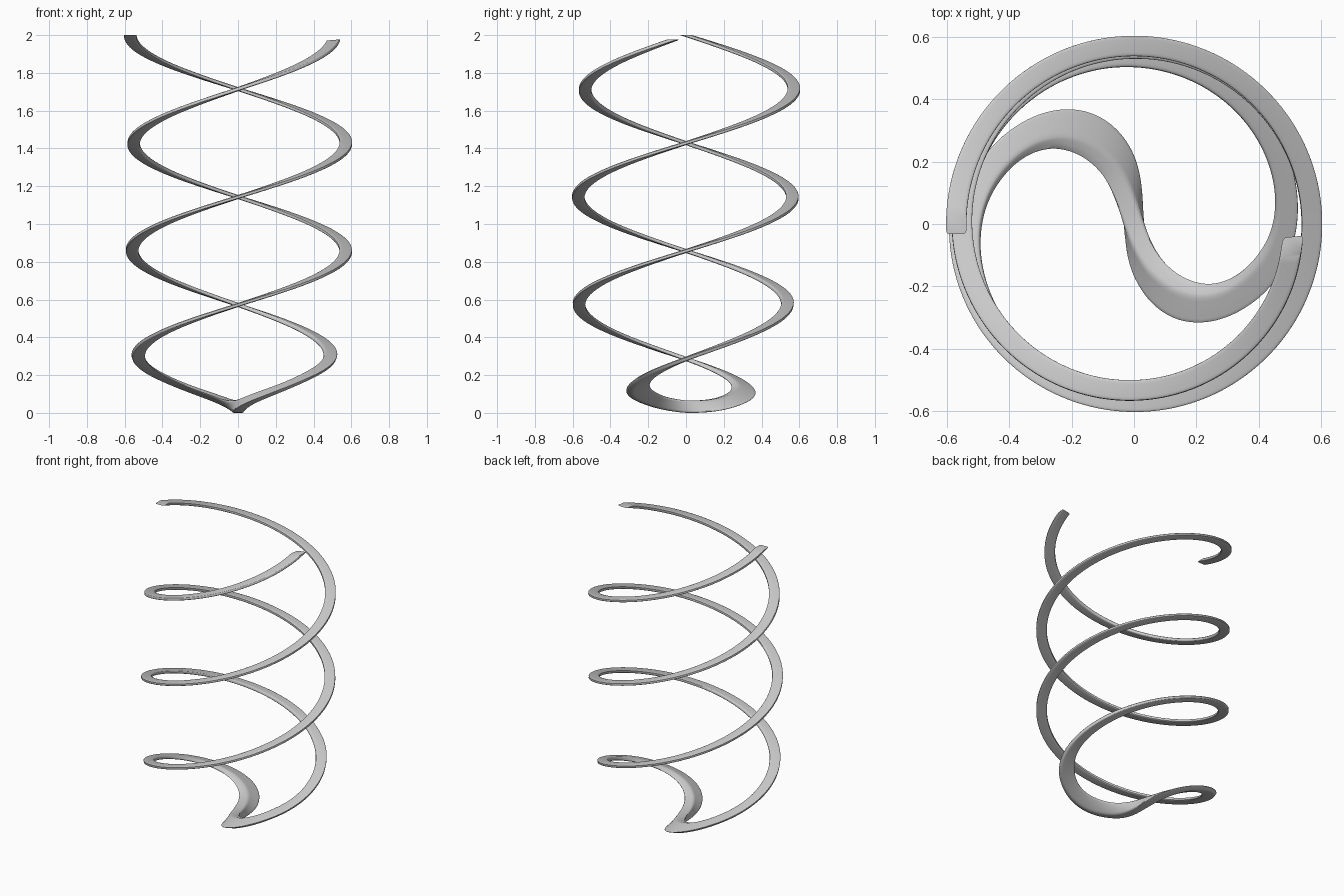
import bpy, math
from mathutils import Vector

if "Cube" in bpy.data.objects:
    bpy.data.objects.remove(bpy.data.objects["Cube"])

HALF, BEV = 0.0325, 0.012          # square rod section with rounded edges
TWIST = math.radians(630) / 2.0    # radians per unit of height

# Slightly lopsided U in a flat plane (radius, height), before twisting
U = [(0.57, 2.0), (0.571, 1.71), (0.571, 1.43), (0.57, 1.14), (0.56, 0.857),
     (0.536, 0.57), (0.485, 0.286), (0.42, 0.197), (0.33, 0.125), (0.17, 0.063),
     (0.06, 0.0395), (-0.04, 0.0325), (-0.2, 0.0495), (-0.38, 0.115),
     (-0.465, 0.187), (-0.525, 0.286), (-0.566, 0.57), (-0.57, 0.857),
     (-0.563, 1.14), (-0.552, 1.43), (-0.534, 1.71), (-0.511, 1.974)]


def smooth_path(points, step=0.008):
    """Centripetal Catmull-Rom curve through the points."""
    p = [Vector(q) for q in points]
    p = [2 * p[0] - p[1]] + p + [2 * p[-1] - p[-2]]
    out = []
    for i in range(1, len(p) - 2):
        a, b, c, d = p[i - 1:i + 3]
        t1 = (b - a).length ** 0.5
        t2 = t1 + (c - b).length ** 0.5
        t3 = t2 + (d - c).length ** 0.5
        n = max(2, round((c - b).length / step))
        for k in range(n):
            t = t1 + (t2 - t1) * k / n
            a1 = a.lerp(b, t / t1)
            a2 = b.lerp(c, (t - t1) / (t2 - t1))
            a3 = c.lerp(d, (t - t2) / (t3 - t2))
            b1 = a1.lerp(a2, t / t2)
            b2 = a2.lerp(a3, (t - t1) / (t3 - t1))
            out.append(b1.lerp(b2, (t - t1) / (t2 - t1)))
    out.append(p[-2])
    return out


# Rounded square section, with extra points along the flat sides
section = []
core = HALF - BEV
for q in range(4):
    cx, cy = [(1, 1), (-1, 1), (-1, -1), (1, -1)][q]
    for k in range(4):
        a = math.radians(90 * q + 30 * k)
        section.append((cx * core + BEV * math.cos(a), cy * core + BEV * math.sin(a)))
    a = math.radians(90 * q + 90)
    section.append((HALF * math.cos(a), HALF * math.sin(a)))

# Sweep the section along the U, then twist it about the vertical axis
path = smooth_path(U)
verts, faces, m = [], [], len(section)
for i, c in enumerate(path):
    t = (path[min(i + 1, len(path) - 1)] - path[max(i - 1, 0)]).normalized()
    n = Vector((-t.y, t.x))
    for u, v in section:
        q = c + n * u
        ang = math.pi + (q.y - 2.0) * TWIST
        ca, sa = math.cos(ang), math.sin(ang)
        verts.append((q.x * ca - v * sa, q.x * sa + v * ca, q.y))
for i in range(len(path) - 1):
    for j in range(m):
        k = (j + 1) % m
        faces.append((i * m + j, i * m + k, (i + 1) * m + k, (i + 1) * m + j))
faces.append(tuple(reversed(range(m))))
faces.append(tuple(range(len(verts) - m, len(verts))))

mesh = bpy.data.meshes.new("twisted_rod")
mesh.from_pydata(verts, [], faces)
rod = bpy.data.objects.new("twisted_rod", mesh)
bpy.context.collection.objects.link(rod)
bpy.context.view_layer.objects.active = rod
rod.select_set(True)
bpy.ops.object.mode_set(mode='EDIT')
bpy.ops.mesh.select_all(action='SELECT')
bpy.ops.mesh.normals_make_consistent(inside=False)
bpy.ops.object.mode_set(mode='OBJECT')
bpy.ops.object.shade_smooth_by_angle(angle=math.radians(40))
